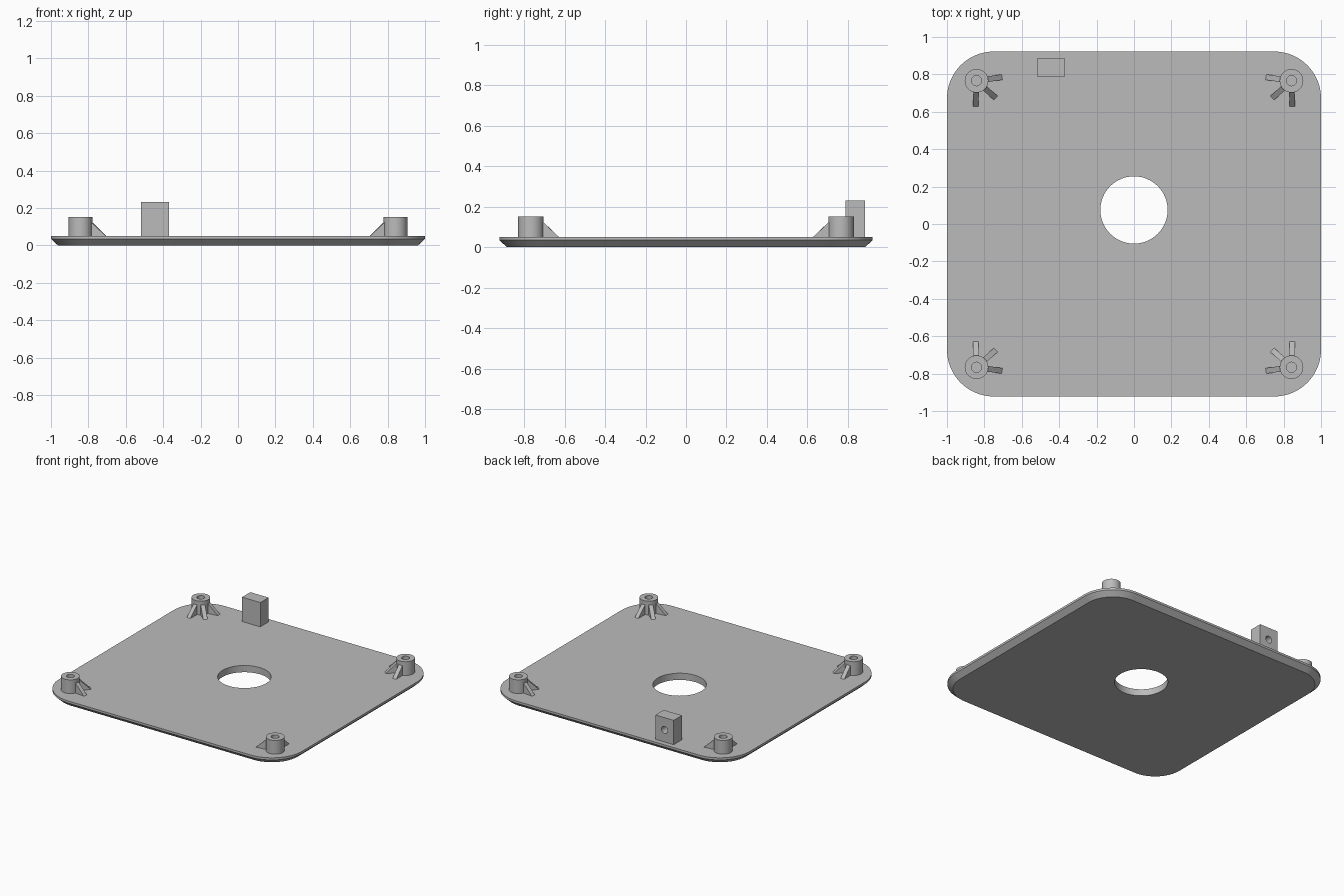
import bpy, bmesh, math
from mathutils import Matrix, Vector

cube = bpy.data.objects.get("Cube")
if cube:
    bpy.data.objects.remove(cube, do_unlink=True)

grey = bpy.data.materials.new("plain grey")
grey.use_nodes = True
GREY = (0.5, 0.5, 0.5, 1)
grey.diffuse_color = GREY
grey.node_tree.nodes["Principled BSDF"].inputs["Base Color"].default_value = GREY

HALF_X, HALF_Y, CORNER = 1.0, 0.922, 0.25
TOP, BOSS_TOP = 0.05, 0.152
BOSS_X, BOSS_Y, BOSS_R, HOLE_R = 0.842, 0.766, 0.063, 0.027


def finish(bm, name):
    bmesh.ops.recalc_face_normals(bm, faces=bm.faces[:])
    mesh = bpy.data.meshes.new(name)
    bm.to_mesh(mesh)
    bm.free()
    mesh.materials.append(grey)
    obj = bpy.data.objects.new(name, mesh)
    bpy.context.collection.objects.link(obj)
    return obj


def activate(obj):
    bpy.ops.object.select_all(action='DESELECT')
    obj.select_set(True)
    bpy.context.view_layer.objects.active = obj


def smooth(obj):
    activate(obj)
    bpy.ops.object.shade_smooth_by_angle(angle=math.radians(30))


def loft(bm, rings):
    """Skin equal-length rings and cap both ends."""
    loops = [[bm.verts.new(p) for p in ring] for ring in rings]
    for a, b in zip(loops, loops[1:]):
        for i in range(len(a)):
            j = (i + 1) % len(a)
            bm.faces.new((a[i], a[j], b[j], b[i]))
    bm.faces.new(loops[0][::-1])
    bm.faces.new(loops[-1])


def circle(radius, z, sides):
    return [(radius * math.cos(math.tau * i / sides),
             radius * math.sin(math.tau * i / sides), z) for i in range(sides)]


def rounded_rect(inset, z, steps=16):
    r = CORNER - inset
    pts = []
    for k, (sx, sy) in enumerate([(1, 1), (-1, 1), (-1, -1), (1, -1)]):
        for i in range(steps + 1):
            a = math.pi / 2 * (k + i / steps)
            pts.append((sx * (HALF_X - CORNER) + r * math.cos(a),
                        sy * (HALF_Y - CORNER) + r * math.sin(a), z))
    return pts


def drill(obj, radius, length, matrix, sides):
    """Cut a round hole and remove the cutter."""
    bm = bmesh.new()
    loft(bm, [circle(radius, -length / 2, sides), circle(radius, length / 2, sides)])
    bm.transform(matrix)
    cutter = finish(bm, "hole_cutter")
    cutter.hide_render = True
    mod = obj.modifiers.new("hole", 'BOOLEAN')
    mod.operation, mod.solver, mod.object = 'DIFFERENCE', 'EXACT', cutter
    activate(obj)
    bpy.ops.object.modifier_apply(modifier=mod.name)
    bpy.data.objects.remove(cutter, do_unlink=True)


# Base plate with chamfered underside and round opening
bm = bmesh.new()
loft(bm, [rounded_rect(0.037, 0), rounded_rect(0, 0.034), rounded_rect(0, TOP)])
plate = finish(bm, "base_plate")
drill(plate, 0.18, 0.4, Matrix.Translation((0, 0.075, 0)), 64)
smooth(plate)

# Upright block with a blind hole in its back
bm = bmesh.new()
bmesh.ops.create_cube(bm, size=1)
bm.transform(Matrix.Translation((-0.443, 0.836, 0.136))
             @ Matrix.Diagonal((0.15, 0.097, 0.19, 1)))
block = finish(bm, "upright_block")
drill(block, 0.026, 0.12,
      Matrix.Translation((-0.443, 0.885, 0.14)) @ Matrix.Rotation(math.pi / 2, 4, 'X'), 24)
smooth(block)


def make_boss(name, x, y):
    bm = bmesh.new()
    loft(bm, [circle(BOSS_R, TOP - 0.005, 40), circle(BOSS_R, BOSS_TOP, 40),
              circle(HOLE_R, BOSS_TOP, 40), circle(HOLE_R, TOP + 0.002, 40)])
    bm.transform(Matrix.Translation((x, y, 0)))
    smooth(finish(bm, name))


def make_rib(name, x, y, angle):
    """Sloping wedge running out from a boss."""
    profile = [(0.052, TOP - 0.005), (0.142, TOP - 0.005), (0.138, TOP), (0.052, 0.132)]
    bm = bmesh.new()
    loft(bm, [[(r, side, z) for r, z in profile] for side in (-0.015, 0.015)])
    bm.transform(Matrix.Translation((x, y, 0)) @ Matrix.Rotation(angle, 4, 'Z'))
    finish(bm, name)


# Four screw bosses, each with three ribs fanned towards the middle
for sx, side in ((-1, "right"), (1, "left")):
    for sy, end in ((-1, "front"), (1, "back")):
        x, y = sx * BOSS_X, sy * BOSS_Y
        make_boss(f"{end}_{side}_boss", x, y)
        for n, degrees in enumerate((-8, 42, 92)):
            a = math.radians(degrees)
            inward = Vector((-sx * math.cos(a), -sy * math.sin(a)))
            make_rib(f"{end}_{side}_rib_{n + 1}", x, y, math.atan2(inward.y, inward.x))
